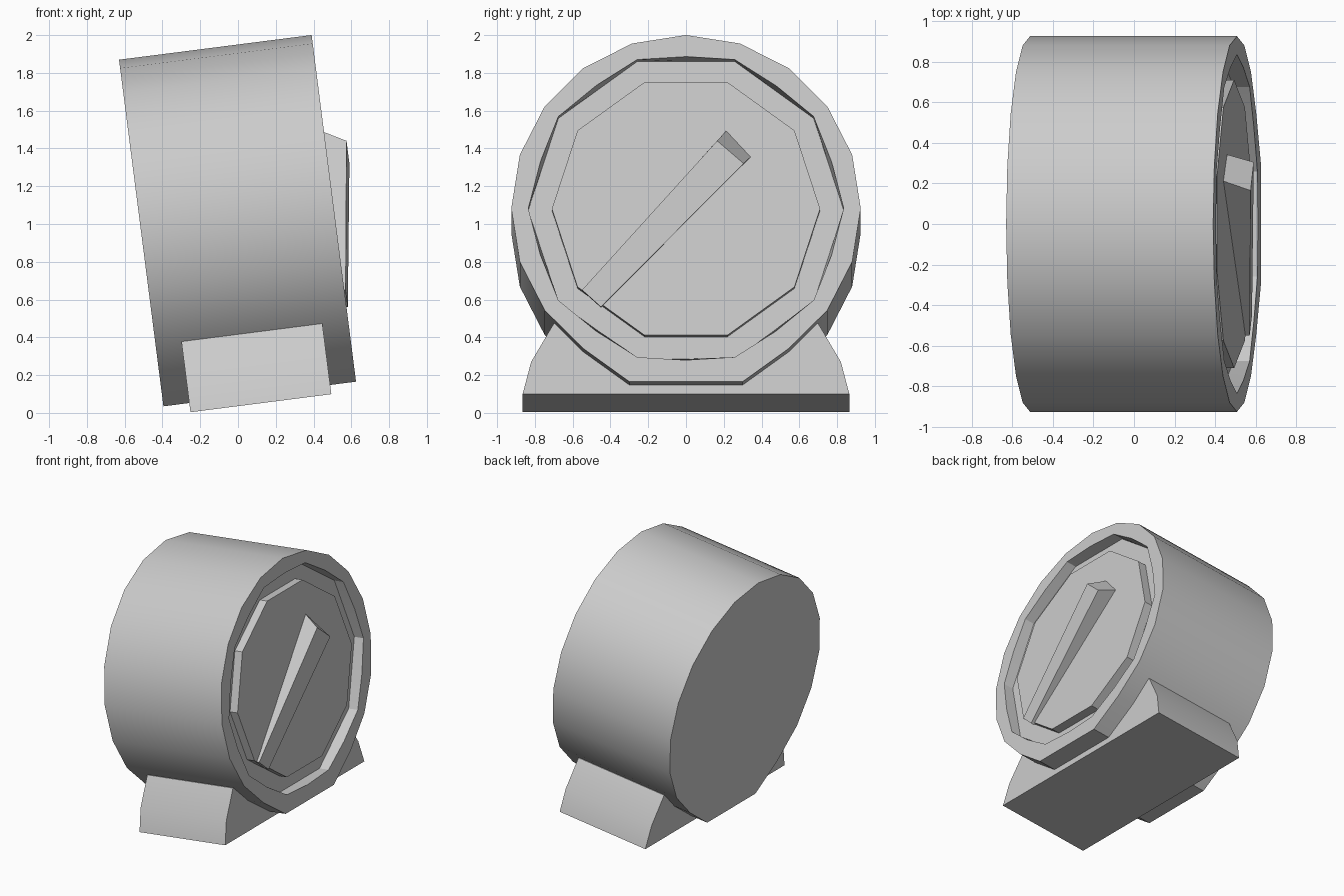
import bpy, bmesh, math
from mathutils import Vector

if "Cube" in bpy.data.objects:
    bpy.data.objects.remove(bpy.data.objects["Cube"])

TILT = math.radians(7.3)          # whole object leans back
CENTRE = Vector((-0.0025, 0, 1.0175))


def finish(name, bm, smooth=False):
    bmesh.ops.recalc_face_normals(bm, faces=bm.faces)
    me = bpy.data.meshes.new(name)
    bm.to_mesh(me)
    bm.free()
    ob = bpy.data.objects.new(name, me)
    bpy.context.collection.objects.link(ob)
    ob.location = CENTRE
    ob.rotation_euler = (0, -TILT, 0)
    if smooth:
        bpy.ops.object.select_all(action='DESELECT')
        ob.select_set(True)
        bpy.context.view_layer.objects.active = ob
        bpy.ops.object.shade_smooth_by_angle(angle=math.radians(30))
    return ob


def loft(name, loops, smooth=False):
    """Skin equal-length closed loops and cap both ends."""
    bm = bmesh.new()
    rings = [[bm.verts.new(p) for p in loop] for loop in loops]
    n = len(rings[0])
    for a, b in zip(rings, rings[1:]):
        for i in range(n):
            j = (i + 1) % n
            bm.faces.new((a[i], a[j], b[j], b[i]))
    bm.faces.new(rings[0])
    bm.faces.new(rings[-1])
    return finish(name, bm, smooth)


def ring(x, r_even, r_odd, n=20):
    pts = []
    for k in range(n):
        r = r_odd if k % 2 else r_even
        t = 2 * math.pi * k / n
        pts.append((x, r * math.sin(t), r * math.cos(t)))
    return pts


def body_ring(x):
    # 20-sided outline with a flattened underside
    pts = ring(x, 0.925, 0.925)
    pts[9], pts[11] = (x, 0.30, -0.925), (x, -0.30, -0.925)
    return pts


# drum body with a recessed front
loft("body", [
    body_ring(-0.514), body_ring(0.514),
    ring(0.514, 0.81, 0.835),
    ring(0.434, 0.835 * math.cos(math.radians(18)), 0.835),
], smooth=True)

# ten-sided raised dial inside the recess
dial = []
for x in (0.43, 0.50):
    dial.append([(x, 0.71 * math.cos(k * math.pi / 5), 0.71 * math.sin(k * math.pi / 5))
                 for k in range(10)])
loft("dial", dial)

# wedge-shaped pointer, tall at the upper end
loft("pointer", [
    [(0.49, 0.215, 0.42), (0.49, 0.345, 0.28), (0.49, -0.45, -0.527), (0.49, -0.55, -0.436)],
    [(0.626, 0.165, 0.346), (0.626, 0.305, 0.225), (0.521, -0.45, -0.527), (0.521, -0.55, -0.436)],
])

# cradle base with curved flanks
half = [(0.865, -0.974), (0.82, -0.802), (0.70, -0.597)]
profile = half + [(-y, z) for y, z in reversed(half)]
loft("base", [[(x, y, z) for y, z in profile] for x in (-0.376, 0.376)], smooth=True)
